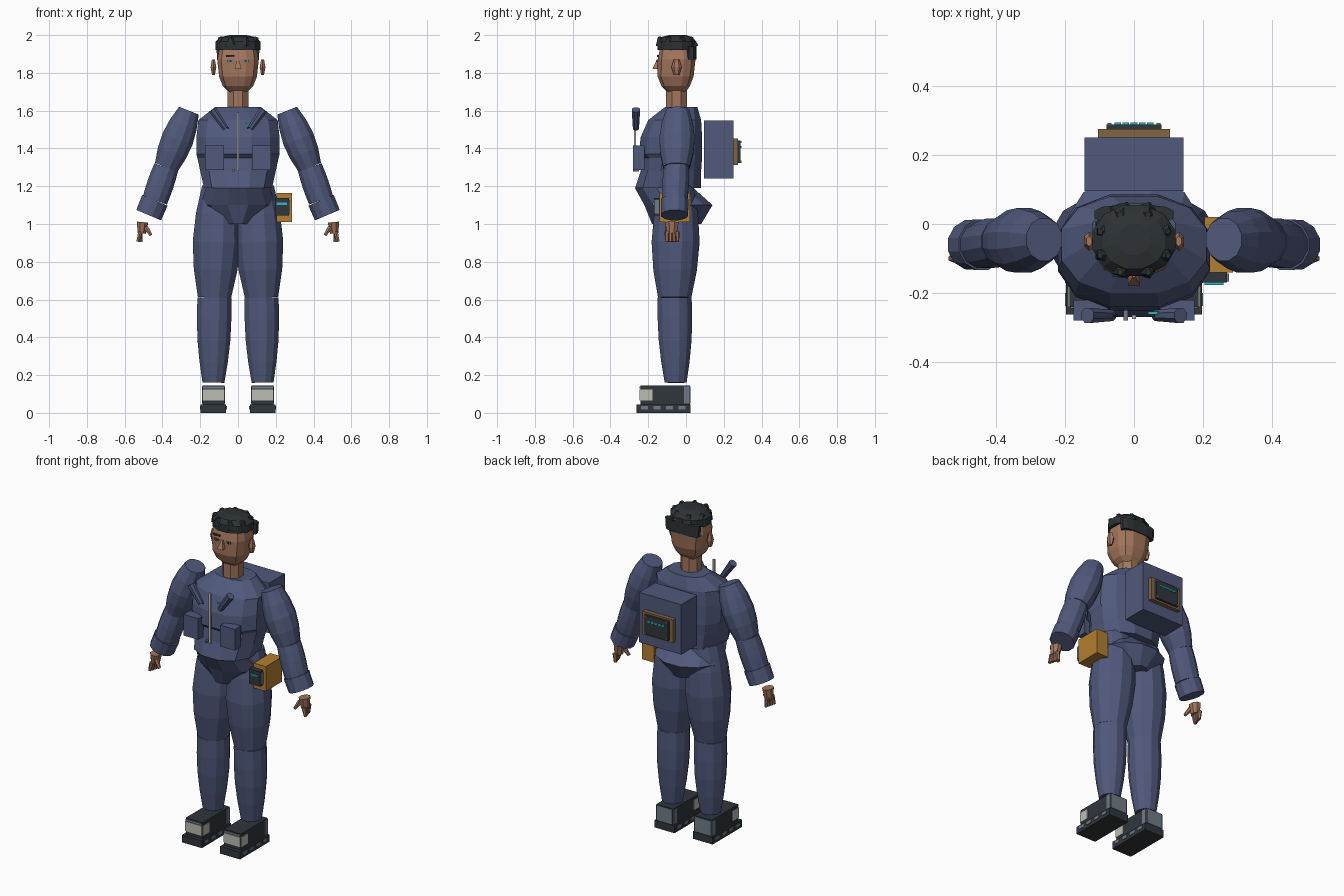
import bpy, bmesh, math
from mathutils import Vector

old = bpy.data.objects.get("Cube")
if old:
    bpy.data.objects.remove(old)


def material(name, red, green, blue):
    mat = bpy.data.materials.new(name)
    mat.use_nodes = True
    mat.diffuse_color = (red, green, blue, 1)
    mat.node_tree.nodes["Principled BSDF"].inputs["Base Color"].default_value = mat.diffuse_color
    return mat


BLUE = material("blue cloth", .08, .1, .2)
SKIN = material("skin", .37, .18, .11)
HAIR = material("dark hair", .026, .032, .035)
ORANGE = material("orange pouch", .45, .21, .03)
BROWN = material("brown panel", .22, .13, .06)
DARK = material("dark rubber", .03, .037, .045)
PALE = material("pale trim", .5, .51, .45)
GREY = material("grey trim", .16, .2, .25)
TEAL = material("teal display", .03, .47, .53)

X, Y = 0, 1
FRONT, BACK = (Y, -1), (Y, 1)
SIDES = ((X, -1), (X, 1))


def finish(bm, name, mat):
    bmesh.ops.recalc_face_normals(bm, faces=bm.faces)
    mesh = bpy.data.meshes.new(name)
    bm.to_mesh(mesh)
    bm.free()
    mesh.materials.append(mat)
    ob = bpy.data.objects.new(name, mesh)
    bpy.context.collection.objects.link(ob)
    return ob


def loft(name, rings, mat, sides=12, boxy=1):
    """Skin rings of (centre, half-width vector, half depth)."""
    bm = bmesh.new()
    reach = math.cos(math.pi / sides)
    loops = []
    for centre, across, depth in rings:
        loop = []
        for i in range(sides):
            angle = (i + .5) * math.tau / sides
            u, v = (math.copysign(abs(w / reach) ** boxy, w) for w in (math.cos(angle), math.sin(angle)))
            loop.append(bm.verts.new(centre + across * u + Vector((0, depth * v, 0))))
        loops.append(loop)
    for low, high in zip(loops, loops[1:]):
        for i in range(sides):
            bm.faces.new((low[i - 1], low[i], high[i], high[i - 1]))
    bm.faces.new(loops[0])
    bm.faces.new(loops[-1])
    return finish(bm, name, mat)


def stack(name, levels, mat, boxy=1):
    """Upright body part from levels of (height, half width, front, back)."""
    rings = [(Vector((0, (front + back) / 2, z)), Vector((half, 0, 0)), (back - front) / 2)
             for z, half, front, back in levels]
    return loft(name, rings, mat, boxy=boxy)


def tube(name, start, end, first, last, mat, swell=0, flat=1, sides=12, steps=4):
    """Limb whose radius runs from first to last and swells in the middle."""
    start, end = Vector(start), Vector(end)
    along = end - start
    across = Vector((-along.z, 0, along.x)).normalized()
    rings = []
    for i in range(steps + 1):
        t = i / steps
        radius = first + (last - first) * t + swell * math.sin(math.pi * t)
        rings.append((start.lerp(end, t), across * radius, radius * flat))
    return loft(name, rings, mat, sides)


def box(name, centre, size, mat):
    bm = bmesh.new()
    bmesh.ops.create_cube(bm, size=1)
    for v in bm.verts:
        v.co = Vector(centre) + v.co * Vector(size)
    return finish(bm, name, mat)


def plate(name, host, face, cover, thick, mat, shift=(0, 0)):
    """Box on a face of a host box; cover and shift are shares of that face."""
    axis, sign = face
    corners = [v.co for v in host.data.vertices]
    low = Vector(map(min, zip(*corners)))
    high = Vector(map(max, zip(*corners)))
    size, centre = high - low, (low + high) / 2
    centre[axis] += sign * (size[axis] + thick) / 2
    for other, share, move in zip((Y - axis, 2), cover, shift):
        centre[other] += size[other] * move
        size[other] *= share
    size[axis] = thick
    return box(name, centre, size, mat)


# Jacket and pelvis
stack("jacket", [
    (1.19, .18, -.27, .08), (1.28, .2, -.24, .08), (1.35, .215, -.23, .085),
    (1.37, .22, -.25, .085), (1.46, .22, -.24, .085), (1.55, .21, -.2, .08),
    (1.62, .12, -.11, .06)], BLUE, boxy=.85)
stack("pelvis", [(1, .08, -.18, .08), (1.1, .2, -.22, .14), (1.19, .17, -.27, .04)], BLUE)

# Head and neck
tube("neck", (0, -.05, 1.6), (0, -.05, 1.74), .056, .056, SKIN, sides=8, steps=1)
stack("head", [
    (1.7, .05, -.1, 0), (1.73, .08, -.13, .02), (1.78, .1, -.15, .04),
    (1.87, .11, -.15, .05), (1.97, .09, -.13, .03)], SKIN, boxy=.7)
tube("nose", (0, -.15, 1.87), (0, -.16, 1.82), .005, .018, SKIN, sides=4, steps=1)
box("right_brow", (-.04, -.15, 1.89), (.045, .008, .01), HAIR)

# Cropped hair with a ring of tufts
stack("hair_cap", [
    (1.92, .12, -.15, .055), (1.965, .12, -.15, .055),
    (1.99, .09, -.13, .03), (2, .045, -.09, 0)], HAIR)
stack("hair_back", [(1.87, .11, 0, .055), (1.94, .115, 0, .055)], HAIR, boxy=.7)
for i in range(8):
    turn = (i + .5) * math.tau / 8
    root = Vector((.085 * math.cos(turn), .075 * math.sin(turn) - .047, 1.945))
    tip = Vector((root.x * 1.25, root.y * 1.2, 1.99))
    tube("hair_tuft", root, tip, .036, .008, HAIR, sides=5, steps=1)

for s, side in ((1, "left_"), (-1, "right_")):
    # Eye and ear
    eye = box(side + "eye", (s * .04, -.15, 1.863), (.03, .006, .014), GREY)
    plate(side + "pupil", eye, FRONT, (.4, .8), .003, DARK)
    tube(side + "ear", (s * .13, -.05, 1.79), (s * .13, -.05, 1.87), .008, .008, SKIN,
         swell=.007, flat=1.6, sides=6, steps=2)

    # Leg
    knee, ankle = (s * .125, -.06, .61), (s * .13, -.055, .16)
    tube(side + "thigh", (s * .1, -.05, 1.2), knee, .09, .088, BLUE, swell=.038)
    tube(side + "shin", knee, ankle, .09, .058, BLUE, swell=.013)

    # Arm
    shoulder, elbow = (s * .26, -.045, 1.6), (s * .38, -.05, 1.3)
    wrist, hem = (s * .44, -.06, 1.125), (s * .473, -.06, 1.047)
    tube(side + "upper_arm", shoulder, elbow, .056, .064, BLUE, swell=.025, flat=1.1)
    tube(side + "forearm", elbow, wrist, .066, .067, BLUE, swell=.004)
    tube(side + "cuff", wrist, hem, .073, .071, BLUE, steps=1)

    # Hand
    tube(side + "palm", (s * .505, -.075, 1.01), (s * .51, -.075, .95), .03, .022, SKIN,
         flat=1.2, sides=8, steps=2)
    for i in range(4):
        y = -.1 + i * .018
        tube(side + "finger", (s * .517, y, .96), (s * (.53 - i * .006), y, .906), .011, .008,
             SKIN, sides=6, steps=1)
    tube(side + "thumb", (s * .49, -.095, .985), (s * .46, -.105, .94), .013, .008,
         SKIN, sides=6, steps=1)

    # Boot
    sole = box(side + "sole", (s * .13, -.12, .0225), (.135, .285, .045), DARK)
    boot = box(side + "boot", (s * .13, -.11, .095), (.115, .26, .1), DARK)
    plate(side + "toe_panel", boot, FRONT, (.95, .6), .005, PALE)
    plate(side + "toe_strip", boot, FRONT, (.95, .1), .005, GREY, (0, .4))
    plate(side + "heel_panel", boot, BACK, (.9, .9), .003, GREY)
    for face in SIDES:
        plate(side + "toe_side", boot, face, (.24, .6), .004, PALE, (-.38, 0))
        plate(side + "heel_side", boot, face, (.12, .9), .004, GREY, (.44, 0))
        for i in range(4):
            plate(side + "sole_stud", sole, face, (.13, .4), .003, GREY, (0, .1))\
                .location.y = (i - 1.5) * .066

    # Chest pocket and lapel
    box(side + "chest_pocket", (s * .125, -.25, 1.35), (.1, .06, .13), BLUE)
    tube(side + "lapel", (s * .065, -.265, 1.505), (s * .135, -.265, 1.605), .016, .022,
         BLUE, sides=8, steps=1)
    tube(side + "lapel_edge", (s * .05, -.265, 1.505), (s * .11, -.265, 1.595), .004, .004,
         DARK, sides=6, steps=1)

# Zip and badge
zipper = box("zip", (0, -.27, 1.435), (.012, .012, .31), PALE)
box("zip_pull", (-.024, -.265, 1.285), (.012, .03, .012), GREY)
box("chest_badge", (.06, -.258, 1.535), (.04, .008, .01), TEAL)

# Backpack with display
pack = box("backpack", (0, .173, 1.394), (.286, .155, .307), BLUE)
panel = plate("pack_panel", pack, BACK, (.73, .46), .025, BROWN, (0, -.04))
screen = plate("pack_screen", panel, BACK, (.76, .84), .013, DARK)
for i in range(5):
    plate("pack_readout", screen, BACK, (.12, .1), .006, TEAL, ((i - 2) * .15, .22))
for across in (-.45, .45):
    for up in (-.44, .44):
        plate("pack_screw", screen, BACK, (.07, .09), .004, GREY, (across, up))

# Hip pouch with device
pouch = box("hip_pouch", (.246, -.06, 1.087), (.082, .16, .153), ORANGE)
device = plate("hip_device", pouch, FRONT, (.9, .6), .03, DARK, (-.17, .03))
plate("hip_device_trim", device, SIDES[1], (.8, .8), .006, GREY)
plate("hip_display", device, FRONT, (.75, .12), .007, TEAL, (0, .17))
